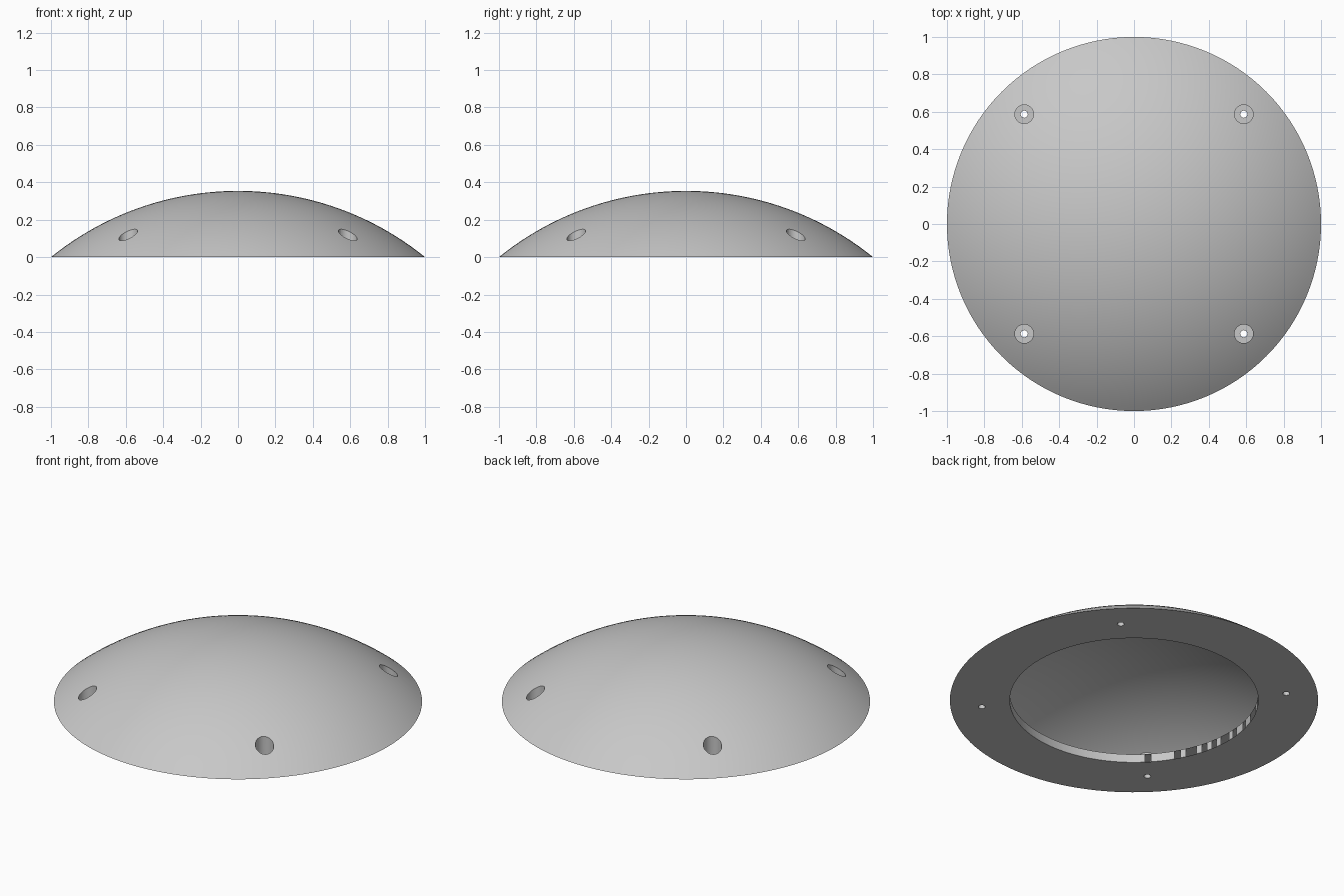
import bpy, bmesh
from math import sqrt, asin, sin, cos, tau, radians
from mathutils import Matrix

default = bpy.data.objects.get("Cube")
if default:
    bpy.data.objects.remove(default, do_unlink=True)

RIM, HEIGHT = 1.0, 0.354          # outer dome
OPENING = 0.675                   # round opening in the base
THICK = 0.05                      # shell and base ring
RADIUS = (RIM**2 + HEIGHT**2) / (2 * HEIGHT)
CENTRE_Z = HEIGHT - RADIUS
HOLE_POS = 0.587
CORNERS = [(sx * HOLE_POS, sy * HOLE_POS, 0) for sx in (-1, 1) for sy in (-1, 1)]

grey = bpy.data.materials.new("plain grey")
grey.use_nodes = True
colour = (0.575, 0.575, 0.575, 1)
grey.diffuse_color = colour
grey.node_tree.nodes["Principled BSDF"].inputs["Base Color"].default_value = colour


def arc(radius, reach, steps):
    """Dome profile about the shared centre, from the axis out to reach."""
    end = asin(reach / radius)
    return [(radius * sin(end * i / steps), CENTRE_Z + radius * cos(end * i / steps))
            for i in range(steps + 1)]


def lathe(name, profile, segments, location=(0, 0, 0)):
    """Closed solid turned about the z axis."""
    bm = bmesh.new()
    verts = [bm.verts.new((r, 0, z)) for r, z in profile]
    edges = [bm.edges.new(pair) for pair in zip(verts, verts[1:])]
    bmesh.ops.spin(bm, geom=verts + edges, cent=(0, 0, 0), axis=(0, 0, 1),
                   angle=tau, steps=segments, use_merge=False)
    bmesh.ops.remove_doubles(bm, verts=bm.verts, dist=1e-5)
    bmesh.ops.recalc_face_normals(bm, faces=bm.faces)
    bm.transform(Matrix.Translation(location))
    mesh = bpy.data.meshes.new(name)
    bm.to_mesh(mesh)
    bm.free()
    mesh.materials.append(grey)
    obj = bpy.data.objects.new(name, mesh)
    bpy.context.collection.objects.link(obj)
    return obj


def subtract(target, cutter):
    """Cut one solid from another and discard the cutter."""
    bpy.context.view_layer.objects.active = target
    cut = target.modifiers.new("cut", 'BOOLEAN')
    cut.operation = 'DIFFERENCE'
    cut.solver = 'EXACT'
    cut.object = cutter
    bpy.ops.object.modifier_apply(modifier=cut.name)
    bpy.data.objects.remove(cutter, do_unlink=True)


# Solid dome with a flat underside
dome = lathe("domed_cover", arc(RADIUS, RIM, 32) + [(0, 0)], 128)

# Hollow under the shell, wider than the opening, leaving a boss at each hole
inner_radius = RADIUS - THICK
reach = sqrt(inner_radius**2 - (THICK - CENTRE_Z)**2)
cavity = lathe("cavity_cutter", arc(inner_radius, reach, 28)
               + [(OPENING, THICK), (OPENING, -0.1), (0, -0.1)], 128)
boss = [(0, -0.2), (0.075, -0.2), (0.075, 0.5), (0, 0.5)]
for corner in CORNERS:
    subtract(cavity, lathe("boss_cutter", boss, 40, corner))
subtract(dome, cavity)

# Four counterbored screw holes
bore = [(0, -0.1), (0.019, -0.1), (0.019, 0.025),
        (0.05, 0.025), (0.05, 0.5), (0, 0.5)]
for corner in CORNERS:
    subtract(dome, lathe("screw_hole_cutter", bore, 40, corner))

bpy.context.view_layer.objects.active = dome
dome.select_set(True)
bpy.ops.object.shade_smooth_by_angle(angle=radians(25))
